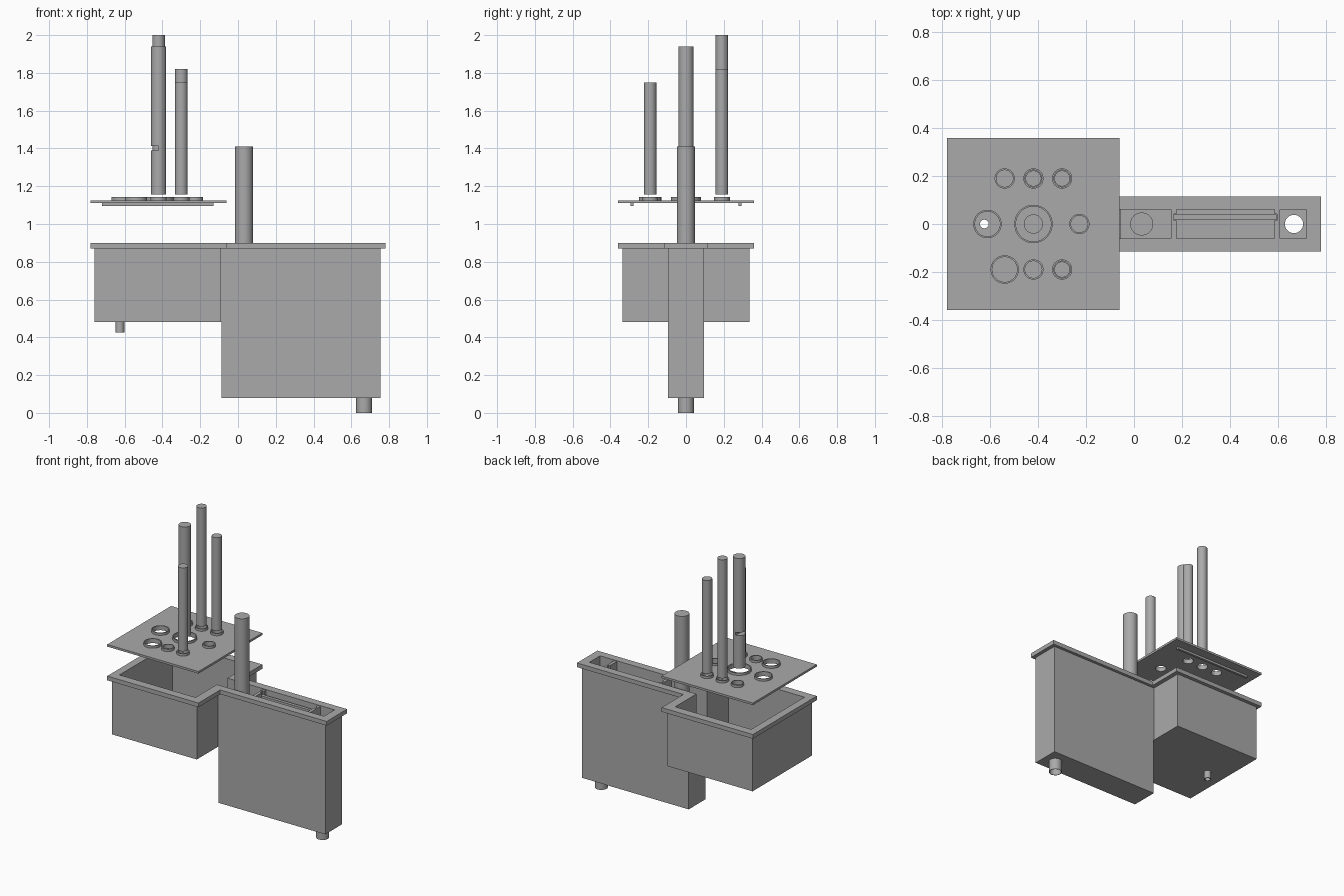
import bpy
from math import radians

cube = bpy.data.objects.get("Cube")
if cube:
    bpy.data.objects.remove(cube, do_unlink=True)

grey = bpy.data.materials.new("plain_grey")
grey.use_nodes = True
COLOUR = (0.4, 0.4, 0.4, 1)
grey.diffuse_color = COLOUR
grey.node_tree.nodes["Principled BSDF"].inputs["Base Color"].default_value = COLOUR


def finish(ob, name):
    ob.name = name
    ob.data.materials.clear()
    ob.data.materials.append(grey)
    return ob


def box(name, x, y, z):
    """Box from (low, high) pairs."""
    centre = [(a + b) / 2 for a, b in (x, y, z)]
    bpy.ops.mesh.primitive_cube_add(size=1, location=centre)
    ob = bpy.context.object
    ob.scale = [b - a for a, b in (x, y, z)]
    bpy.ops.object.transform_apply(location=True, rotation=False, scale=True)
    return finish(ob, name)


def rod(name, x, y, r, z0, z1):
    bpy.ops.mesh.primitive_cylinder_add(vertices=48, radius=r, depth=z1 - z0,
                                        location=(x, y, (z0 + z1) / 2))
    bpy.ops.object.transform_apply(location=True, rotation=False, scale=False)
    return finish(bpy.context.object, name)


def combine(base, others, operation):
    """Apply a boolean with each helper, then remove the helper."""
    for other in others:
        mod = base.modifiers.new("join", 'BOOLEAN')
        mod.operation, mod.object, mod.solver = operation, other, 'EXACT'
        bpy.context.view_layer.objects.active = base
        bpy.ops.object.modifier_apply(modifier=mod.name)
        bpy.data.objects.remove(other, do_unlink=True)


def smooth(ob):
    bpy.ops.object.select_all(action='DESELECT')
    ob.select_set(True)
    bpy.context.view_layer.objects.active = ob
    bpy.ops.object.shade_smooth_by_angle(angle=radians(30))


# Square tank joined to a deep narrow trough, with rims and drain stubs
body = box("tank_and_trough", (-.76, -.09), (-.335, .335), (.48, .885))
combine(body, [
    box("trough", (-.088, .755), (-.095, .095), (.08, .88)),
    box("joint", (-.12, -.05), (-.095, .095), (.48, .88)),
    box("tank_rim", (-.78, -.06), (-.36, .36), (.87, .90)),
    box("trough_rim", (-.1, .78), (-.115, .115), (.87, .90)),
    rod("trough_drain", .668, 0, .042, 0, .1),
    rod("tank_drain", -.625, 0, .023, .425, .5),
], 'UNION')
combine(body, [
    box("tank_inside", (-.725, -.125), (-.3, .3), (.515, 1)),
    box("trough_inside", (-.055, .72), (-.06, .06), (.115, 1)),
    box("passage", (-.2, .1), (-.06, .06), (.515, 1)),
    rod("trough_bore", .668, 0, .038, -.1, .2),
    rod("tank_bore", -.625, 0, .018, .3, .6),
], 'DIFFERENCE')
smooth(body)

# Slotted guides and the baffle sliding between them
for name, x0, x1, s0, s1 in (("left", .587, .609, .57, .598),
                             ("right", .155, .177, .166, .19)):
    guide = box(name + "_baffle_guide", (x0, x1), (-.068, .068), (.115, .895))
    combine(guide, [box("slot", (s0, s1), (.014, .041), (.1, 1))], 'DIFFERENCE')
box("baffle", (.168, .596), (.016, .039), (.16, .87))

# Lid with collared sensor holes
HOLES = [(-.54, .19, .042), (-.42, .19, .042), (-.3, .19, .042),
         (-.612, 0, .059), (-.42, 0, .08), (-.228, 0, .042),
         (-.54, -.19, .059), (-.42, -.19, .042), (-.3, -.19, .042)]
lid = box("sensor_lid", (-.78, -.06), (-.36, .36), (1.11, 1.125))
combine(lid, [rod("collar", x, y, r, 1.115, 1.142) for x, y, r in HOLES], 'UNION')
combine(lid, [rod("bore", x, y, r - .007, 1, 1.3) for x, y, r in HOLES], 'DIFFERENCE')
smooth(lid)

# Locating ribs under the lid
for name, side in (("back", 1), ("front", -1)):
    y = side * .285
    box(name + "_lid_rib", (-.72, -.13), (y - .008, y + .008), (1.095, 1.112))

# Sensor probes hanging above the lid, plus one standing in the trough
for name, x, y, r, z0, z1 in (("tall_back_probe", -.42, .19, .033, 1.155, 2),
                              ("short_back_probe", -.3, .19, .033, 1.155, 1.82),
                              ("front_probe", -.3, -.19, .033, 1.155, 1.75),
                              ("trough_probe", .032, 0, .048, .6, 1.41)):
    smooth(rod(name, x, y, r, z0, z1))

# Middle probe with its measuring notch
middle = rod("notched_probe", -.42, 0, .04, 1.155, 1.94)
combine(middle, [box("notch", (-.5, -.42), (-.1, .1), (1.39, 1.412))], 'DIFFERENCE')
smooth(middle)
